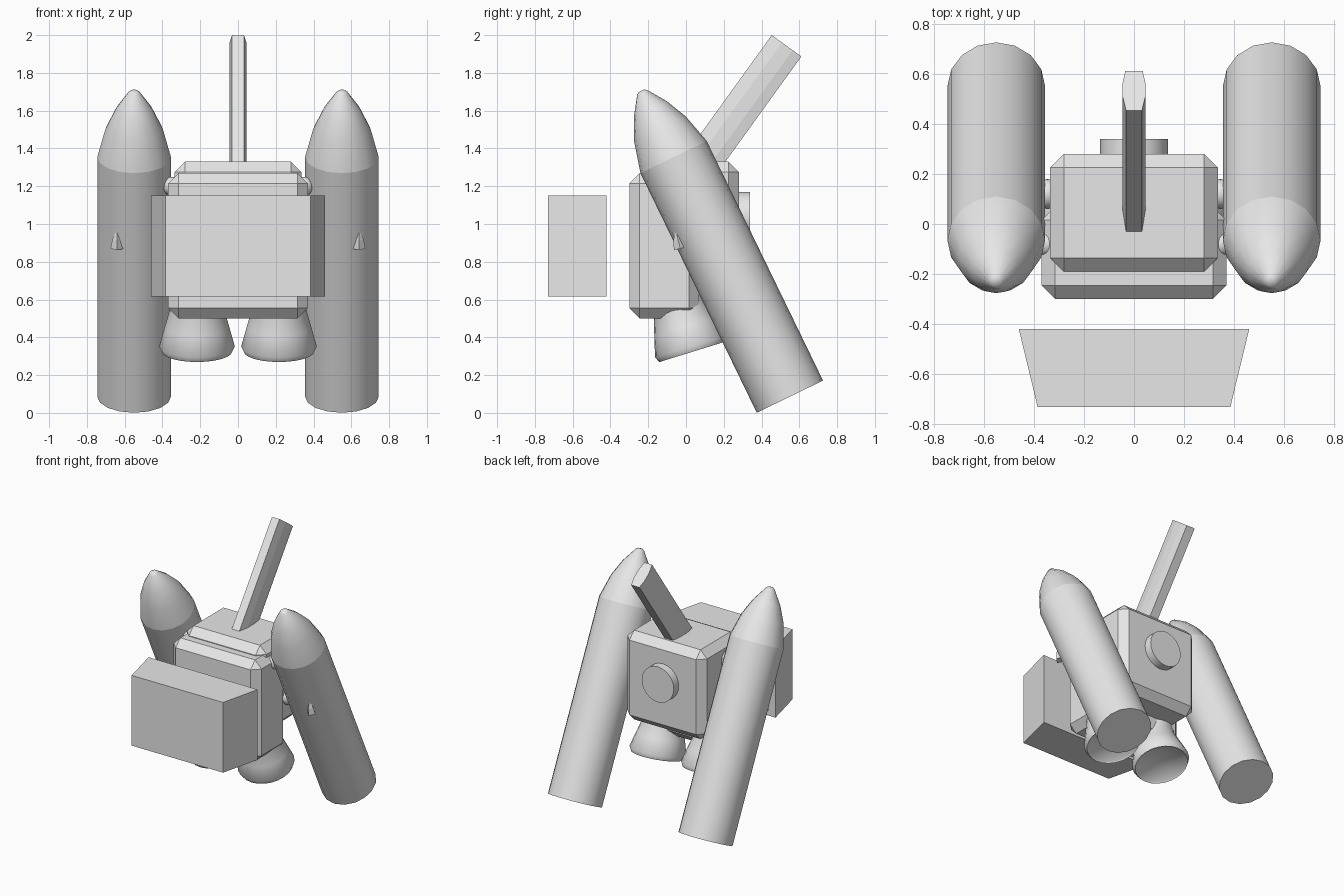
import bpy, bmesh, math
from mathutils import Matrix, Vector

if "Cube" in bpy.data.objects:
    bpy.data.objects.remove(bpy.data.objects["Cube"], do_unlink=True)

grey = bpy.data.materials.new("light grey")
grey.use_nodes = True
grey.diffuse_color = (0.8, 0.8, 0.8, 1)
grey.node_tree.nodes["Principled BSDF"].inputs["Base Color"].default_value = (0.8, 0.8, 0.8, 1)


def finish(name, bm, place=Matrix(), smooth=None):
    """Turn a bmesh into a named, coloured object."""
    bmesh.ops.transform(bm, matrix=place, verts=bm.verts)
    bmesh.ops.recalc_face_normals(bm, faces=bm.faces)
    mesh = bpy.data.meshes.new(name)
    bm.to_mesh(mesh)
    bm.free()
    mesh.materials.append(grey)
    obj = bpy.data.objects.new(name, mesh)
    bpy.context.collection.objects.link(obj)
    if smooth:
        bpy.ops.object.select_all(action="DESELECT")
        obj.select_set(True)
        bpy.context.view_layer.objects.active = obj
        bpy.ops.object.shade_smooth_by_angle(angle=math.radians(smooth))
    return obj


def placed(loc, tilt=0.0):
    return Matrix.Translation(loc) @ Matrix.Rotation(tilt, 4, "X")


def box(name, low, high, bevel):
    low, high = Vector(low), Vector(high)
    bm = bmesh.new()
    bmesh.ops.create_cube(bm, size=1)
    bmesh.ops.scale(bm, vec=high - low, verts=bm.verts)
    bmesh.ops.bevel(bm, geom=bm.edges[:], offset=bevel, segments=1,
                    affect="EDGES", clamp_overlap=True)
    finish(name, bm, placed((low + high) / 2))


def prism(name, outline, height, place):
    bm = bmesh.new()
    face = bm.faces.new([bm.verts.new((x, y, 0)) for x, y in outline])
    top = bmesh.ops.extrude_face_region(bm, geom=[face])["geom"]
    bmesh.ops.translate(bm, vec=(0, 0, height),
                        verts=[v for v in top if isinstance(v, bmesh.types.BMVert)])
    finish(name, bm, place)


def lathe(name, profile, sides, place, smooth=35):
    """Revolve (radius, height) points about the local z axis, capping both ends."""
    bm = bmesh.new()
    rings = []
    for r, h in profile:
        turns = [i * math.tau / sides for i in range(sides)]
        rings.append([bm.verts.new((r * math.cos(t), r * math.sin(t), h)) for t in turns])
    for a, b in zip(rings, rings[1:]):
        for i in range(sides):
            j = (i + 1) % sides
            bm.faces.new((a[i], a[j], b[j], b[i]))
    bm.faces.new(rings[0])
    bm.faces.new(rings[-1])
    finish(name, bm, place, smooth)


def ball(name, radius, loc):
    bm = bmesh.new()
    bmesh.ops.create_uvsphere(bm, u_segments=16, v_segments=10, radius=radius)
    finish(name, bm, placed(loc), 40)


# Main pack: two chamfered blocks and a round plate on the back
box("front_body", (-0.37, -0.30, 0.50), (0.37, 0.07, 1.27), 0.055)
box("rear_body", (-0.335, -0.19, 0.65), (0.335, 0.28, 1.33), 0.055)
lathe("back_disc", [(0.135, 0), (0.135, 0.09)], 24, placed((0, 0.34, 1.035), math.pi / 2))

# Detached block in front, narrower towards the front
prism("front_block", [(-0.385, -0.73), (0.385, -0.73), (0.46, -0.42), (-0.46, -0.42)],
      0.535, placed((0, 0, 0.615)))

# Slanted bar rising from the top, with chamfered long edges
half = [(0.032, -0.0965), (0.045, -0.03), (0.045, 0.04), (0.035, 0.0965)]
prism("top_bar", half + [(-x, y) for x, y in reversed(half)],
      0.85, placed((0, 0.035, 1.254), -0.625))

# Mirrored side parts
tank_tilt = 0.452
for side, s in (("left", 1), ("right", -1)):
    tank_place = placed((0.55 * s, 0.55, 0.086), tank_tilt)
    lathe(side + "_tank", [(0.195, 0), (0.195, 1.41)], 16, tank_place)
    lathe(side + "_nose", [(0.195, 1.41), (0.152, 1.575), (0.098, 1.69),
                           (0.03, 1.79), (0.015, 1.80)], 16, tank_place, 50)
    # Small stud breaking through the front of the tank
    lathe(side + "_stud", [(0.035, 0), (0.025, 0.05), (0.004, 0.10)], 4,
          placed((0.64 * s, -0.03, 0.87), 0.25), None)
    # Thruster bell with a shallow hollow underneath
    lathe(side + "_nozzle", [(0.02, 0.03), (0.175, 0.01), (0.185, 0), (0.2, 0.03),
                             (0.17, 0.14), (0.145, 0.23), (0.143, 0.27), (0.153, 0.42)],
          24, placed((0.217 * s, 0.036, 0.324), 0.30), 50)
    # Joints between the pack and the tank
    ball(side + "_upper_joint", 0.05, (0.35 * s, -0.08, 1.2))
    ball(side + "_lower_joint", 0.06, (0.345 * s, 0.12, 0.86))
